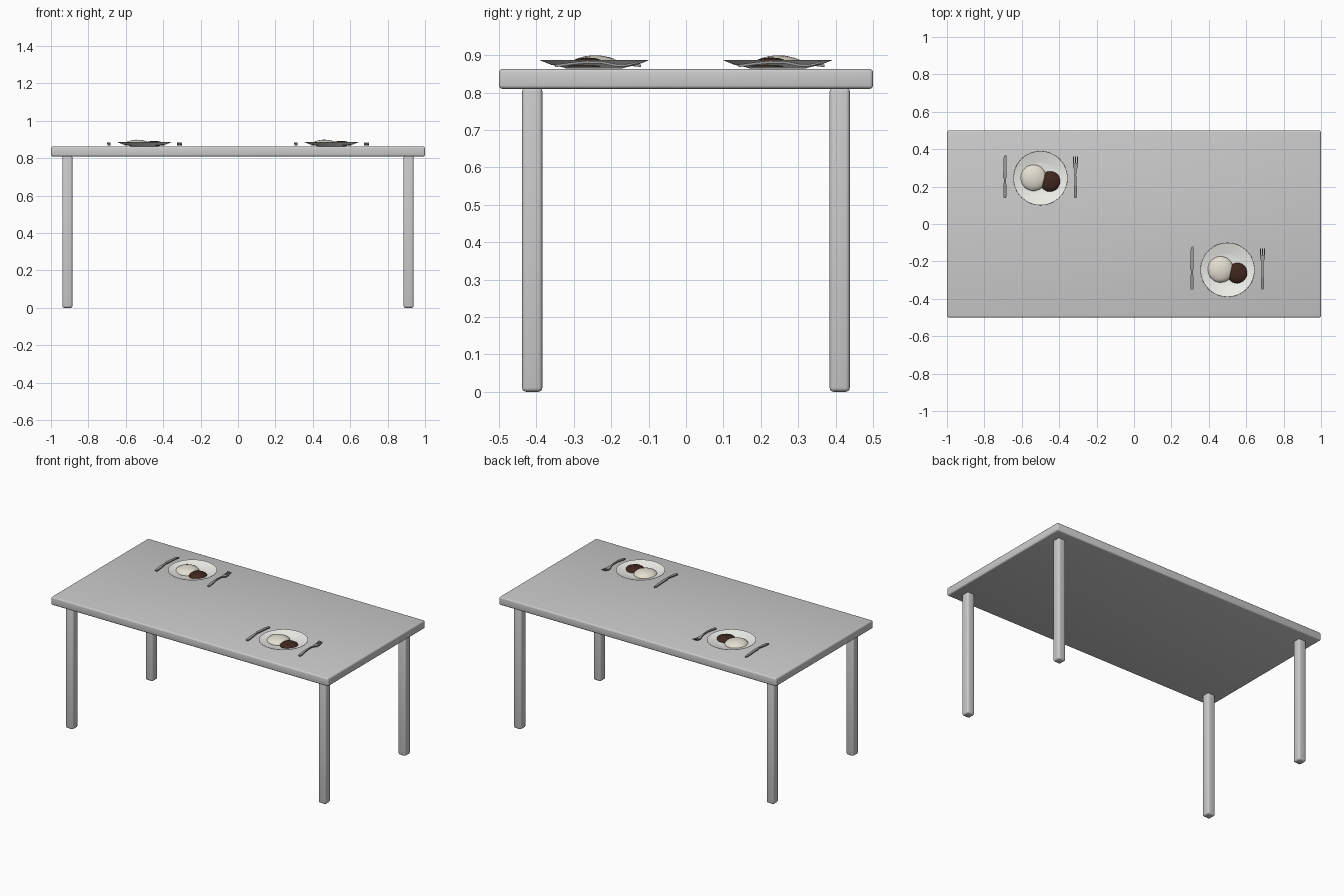
import bpy, bmesh, math, random

if "Cube" in bpy.data.objects:
    bpy.data.objects.remove(bpy.data.objects["Cube"])

random.seed(4)


def material(name, rgb):
    m = bpy.data.materials.new(name)
    m.diffuse_color = (*rgb, 1)
    m.use_nodes = True
    m.node_tree.nodes["Principled BSDF"].inputs["Base Color"].default_value = m.diffuse_color
    return m


CHINA = material("china", (0.88, 0.88, 0.84))
RICE = material("cream_food", (0.78, 0.74, 0.64))
MEAT = material("brown_food", (0.05, 0.02, 0.013))
STEEL = material("steel", (0.32, 0.32, 0.33))


def finish(bm, name, mat=None, angle=40):
    bmesh.ops.recalc_face_normals(bm, faces=bm.faces)
    me = bpy.data.meshes.new(name)
    bm.to_mesh(me)
    bm.free()
    ob = bpy.data.objects.new(name, me)
    bpy.context.collection.objects.link(ob)
    if mat:
        me.materials.append(mat)
    bpy.ops.object.select_all(action='DESELECT')
    ob.select_set(True)
    bpy.context.view_layer.objects.active = ob
    bpy.ops.object.shade_smooth_by_angle(angle=math.radians(angle))
    return ob


def box(name, centre, size, bevel):
    bm = bmesh.new()
    bmesh.ops.create_cube(bm, size=1)
    bmesh.ops.scale(bm, vec=size, verts=bm.verts)
    bmesh.ops.translate(bm, vec=centre, verts=bm.verts)
    bmesh.ops.bevel(bm, geom=bm.edges[:], offset=bevel, segments=3,
                    profile=0.5, affect='EDGES')
    return finish(bm, name)


def lathe(name, profile, centre, mat, steps=64):
    bm = bmesh.new()
    vs = [bm.verts.new((r, 0, z)) for r, z in profile]
    es = [bm.edges.new(p) for p in zip(vs, vs[1:])]
    bmesh.ops.spin(bm, geom=vs + es, cent=(0, 0, 0), axis=(0, 0, 1),
                   angle=2 * math.pi, steps=steps)
    bmesh.ops.remove_doubles(bm, verts=bm.verts, dist=1e-5)
    bmesh.ops.translate(bm, vec=centre, verts=bm.verts)
    return finish(bm, name, mat)


def mound(name, centre, radius, height, rough, mat):
    bm = bmesh.new()
    bmesh.ops.create_uvsphere(bm, u_segments=40, v_segments=24, radius=1)
    bmesh.ops.bisect_plane(bm, geom=bm.verts[:] + bm.edges[:] + bm.faces[:],
                           plane_co=(0, 0, 0), plane_no=(0, 0, -1), clear_outer=True)
    for v in bm.verts:
        k = 1 + random.uniform(-rough, rough)
        v.co = (v.co.x * radius * k, v.co.y * radius * k, v.co.z * height * k)
    bmesh.ops.holes_fill(bm, edges=bm.edges[:], sides=0)
    bmesh.ops.translate(bm, vec=centre, verts=bm.verts)
    return finish(bm, name, mat, 60)


def add_bar(bm, stations, origin, thick):
    """Sweep a flat box section through stations (y, left x, right x, z)."""
    rings = []
    for y, a, b, z in stations:
        rings.append([bm.verts.new((origin[0] + x, origin[1] + y, z + dz))
                      for x, dz in ((a, 0), (b, 0), (b, thick), (a, thick))])
    for p, q in zip(rings, rings[1:]):
        for i in range(4):
            j = (i + 1) % 4
            bm.faces.new((p[i], p[j], q[j], q[i]))
    bm.faces.new(rings[0])
    bm.faces.new(rings[-1])


# Table
box("table_top", (0, 0, 0.8365), (2, 1, 0.053), 0.009)
for sx, fb in ((-1, "left"), (1, "right")):
    for sy, nm in ((-1, "front"), (1, "back")):
        box(f"{nm}_{fb}_leg", (sx * 0.912, sy * 0.411, 0.407), (0.054, 0.054, 0.814), 0.011)

# Half profile of the plate: outer underside, rim, then upper surface
PLATE = [(0, 0.864), (0.075, 0.864), (0.082, 0.867), (0.115, 0.874), (0.145, 0.886),
         (0.1445, 0.8875), (0.115, 0.879), (0.09, 0.873), (0.078, 0.870), (0, 0.870)]

KNIFE = [(-0.105, -0.006, 0.006, 0.868), (-0.095, -0.009, 0.009, 0.869),
         (-0.06, -0.009, 0.009, 0.873), (-0.02, -0.006, 0.006, 0.876),
         (-0.005, -0.004, 0.004, 0.877), (0.002, -0.010, 0.008, 0.877),
         (0.03, -0.009, 0.008, 0.876), (0.09, -0.008, 0.008, 0.872),
         (0.115, -0.006, 0.008, 0.869), (0.125, 0.002, 0.006, 0.868)]

FORK = [(-0.105, -0.006, 0.006, 0.868), (-0.095, -0.009, 0.009, 0.869),
        (-0.06, -0.008, 0.008, 0.874), (-0.02, -0.005, 0.005, 0.878),
        (0.02, -0.004, 0.004, 0.877), (0.045, -0.006, 0.006, 0.872),
        (0.06, -0.013, 0.013, 0.869), (0.08, -0.014, 0.014, 0.869)]

# Two place settings on opposite corners
for n, (px, py) in enumerate(((-0.5, 0.245), (0.5, -0.245)), 1):
    lathe(f"plate_{n}", PLATE, (px, py, 0), CHINA)
    mound(f"cream_mound_{n}", (px - 0.038, py + 0.002, 0.869), 0.07, 0.030, 0.012, RICE)
    mound(f"brown_patty_{n}", (px + 0.053, py - 0.018, 0.869), 0.055, 0.024, 0.02, MEAT)

    bm = bmesh.new()
    add_bar(bm, KNIFE, (px - 0.19, py), 0.007)
    finish(bm, f"knife_{n}", STEEL)

    bm = bmesh.new()
    add_bar(bm, FORK, (px + 0.187, py), 0.007)
    for c in (-0.011, 0, 0.011):
        tine = [(0.079, c - 0.003, c + 0.003, 0.869), (0.1, c - 0.003, c + 0.003, 0.873),
                (0.115, c - 0.002, c + 0.002, 0.878)]
        add_bar(bm, tine, (px + 0.187, py), 0.006)
    finish(bm, f"fork_{n}", STEEL)
